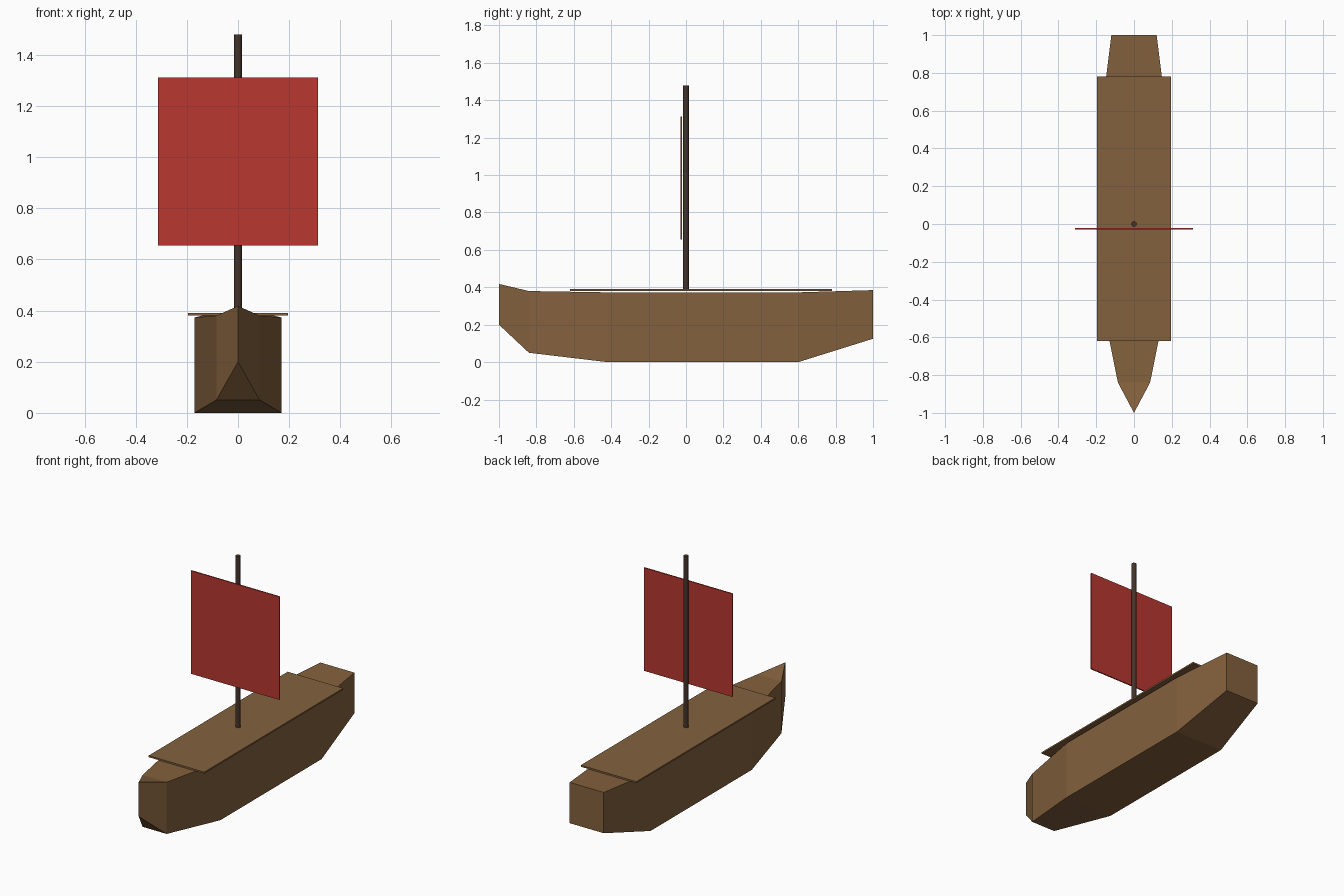
import bpy
import bmesh

cube = bpy.data.objects.get("Cube")
if cube:
    bpy.data.objects.remove(cube, do_unlink=True)


def material(name, rgb):
    mat = bpy.data.materials.new(name)
    mat.use_nodes = True
    mat.diffuse_color = (*rgb, 1)
    mat.node_tree.nodes["Principled BSDF"].inputs["Base Color"].default_value = (*rgb, 1)
    return mat


wood = material("hull brown", (0.23, 0.12, 0.047))
dark_wood = material("mast dark brown", (0.058, 0.034, 0.024))
cloth = material("sail red", (0.48, 0.038, 0.029))


def add_object(name, bm, mat):
    bmesh.ops.recalc_face_normals(bm, faces=bm.faces)
    mesh = bpy.data.meshes.new(name)
    bm.to_mesh(mesh)
    bm.free()
    mesh.materials.append(mat)
    obj = bpy.data.objects.new(name, mesh)
    bpy.context.collection.objects.link(obj)
    return obj


def box(name, low, high, mat):
    bm = bmesh.new()
    bmesh.ops.create_cube(bm, size=1)
    for v in bm.verts:
        v.co = [l + (c + 0.5) * (h - l) for c, l, h in zip(v.co, low, high)]
    return add_object(name, bm, mat)


# Hull: cross-sections along the keel (y, half width, bottom, top)
stations = [
    (-0.84, 0.085, 0.05, 0.38),
    (-0.42, 0.17, 0.0, 0.373),
    (0.60, 0.17, 0.0, 0.373),
    (1.00, 0.12, 0.125, 0.385),
]
bm = bmesh.new()
rings = []
for y, w, bottom, top in stations:
    corners = [(-w, y, bottom), (w, y, bottom), (w, y, top), (-w, y, top)]
    rings.append([bm.verts.new(c) for c in corners])
for a, b in zip(rings, rings[1:]):
    for i in range(4):
        j = (i + 1) % 4
        bm.faces.new((a[i], a[j], b[j], b[i]))
bm.faces.new(rings[-1])

# Bow: the first section closes onto a vertical stem edge
stem_low = bm.verts.new((0, -1, 0.2))
stem_high = bm.verts.new((0, -1, 0.418))
bl, br, tr, tl = rings[0]
bm.faces.new((bl, br, stem_low))
bm.faces.new((tr, tl, stem_high))
bm.faces.new((br, tr, stem_high, stem_low))
bm.faces.new((tl, bl, stem_low, stem_high))
add_object("hull", bm, wood)

# Deck overhanging the hull
box("deck", (-0.196, -0.62, 0.38), (0.196, 0.78, 0.39), wood)

# Mast standing on the deck
bm = bmesh.new()
bmesh.ops.create_cone(bm, cap_ends=True, segments=12, radius1=0.0155,
                      radius2=0.0155, depth=1.1)
bmesh.ops.translate(bm, verts=bm.verts, vec=(0, 0, 0.93))
add_object("mast", bm, dark_wood)

# Square sail in front of the mast
box("sail", (-0.312, -0.029, 0.655), (0.312, -0.021, 1.312), cloth)
